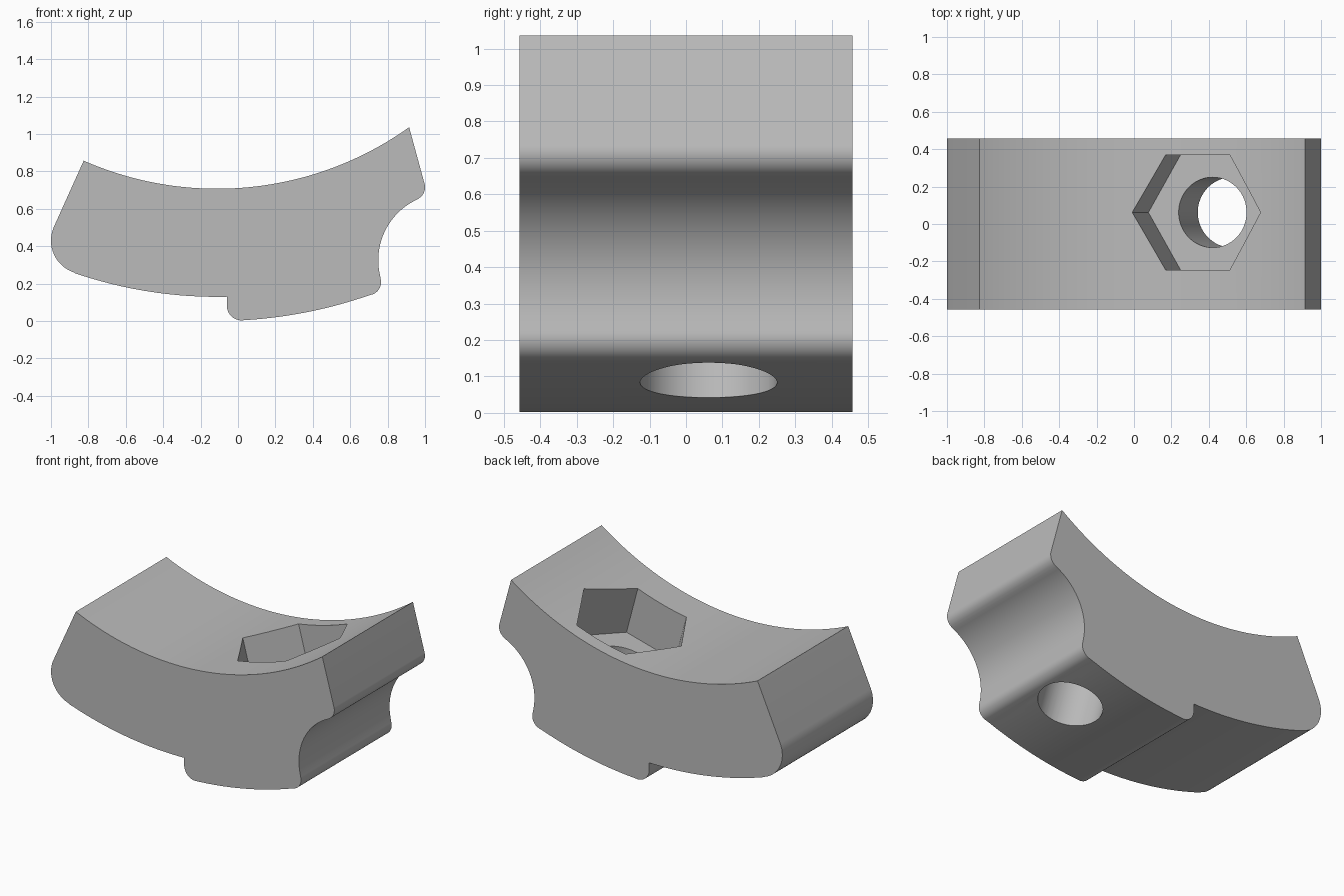
import bpy, bmesh, math
from mathutils import Matrix, Vector

cube = bpy.data.objects.get("Cube")
if cube:
    bpy.data.objects.remove(cube)

HALF = 0.457                 # half the block depth
CX, CZ = -0.112, 2.475       # shared centre of the large arcs
HOLE_Y = 0.062
TILT = math.radians(14.9)    # radial tilt of the bolt axis

grey = bpy.data.materials.new("plain grey")
grey.use_nodes = True
color = (0.5, 0.5, 0.5, 1)
grey.diffuse_color = color
grey.node_tree.nodes["Principled BSDF"].inputs["Base Color"].default_value = color


def arc(x, z, r, start, end, n):
    angles = [math.radians(start + (end - start) * i / n) for i in range(n + 1)]
    return [(x + r * math.cos(a), z + r * math.sin(a)) for a in angles]


def big_arc(r, x0, x1, n):
    a0, a1 = (math.degrees(math.asin((x - CX) / r)) - 90 for x in (x0, x1))
    return arc(CX, CZ, r, a0, a1, n)


def add_object(name, bm):
    bmesh.ops.recalc_face_normals(bm, faces=bm.faces)
    mesh = bpy.data.meshes.new(name)
    bm.to_mesh(mesh)
    bm.free()
    mesh.materials.append(grey)
    obj = bpy.data.objects.new(name, mesh)
    bpy.context.collection.objects.link(obj)
    return obj


def radial_cutter(name, sides, radius, near, far):
    # Prism along the bolt axis between two distances from the arc centre
    bm = bmesh.new()
    place = (Matrix.Translation((CX, HOLE_Y, CZ)) @ Matrix.Rotation(-TILT, 4, "Y")
             @ Matrix.Translation((0, 0, -(near + far) / 2)))
    ring = [Vector((radius * math.cos(math.tau * i / sides),
                    radius * math.sin(math.tau * i / sides), (near - far) / 2))
            for i in range(sides)]
    face = bm.faces.new([bm.verts.new(p) for p in ring])
    ext = bmesh.ops.extrude_face_region(bm, geom=[face])
    bmesh.ops.translate(bm, vec=(0, 0, far - near),
                        verts=[v for v in ext["geom"] if isinstance(v, bmesh.types.BMVert)])
    bmesh.ops.transform(bm, matrix=place, verts=bm.verts)
    obj = add_object(name, bm)
    obj.hide_render = True
    return obj


# Side profile, counter-clockwise from the upper left corner
profile = (
    arc(-0.82, 0.43, 0.18, 157, 251, 16)            # rounded left heel
    + big_arc(2.346, -0.87, -0.06, 20)              # left underside
    + arc(0.02, 0.083, 0.08, 180, 273, 12)          # step lip
    + big_arc(2.475, 0.03, 0.69, 18)                # right underside
    + arc(0.695, 0.208, 0.07, -70, 15.8, 12)        # lower right lip
    + arc(1.107, 0.325, 0.357, 195.8, 114.4, 24)[1:]  # scooped right side
    + arc(0.93, 0.715, 0.07, -65.6, 15.4, 12)[1:]   # upper right lip
    + big_arc(1.768, 0.915, -0.825, 48)             # saddle top
)
bm = bmesh.new()
face = bm.faces.new([bm.verts.new((x, -HALF, z)) for x, z in profile])
ext = bmesh.ops.extrude_face_region(bm, geom=[face])
bmesh.ops.translate(bm, vec=(0, 2 * HALF, 0),
                    verts=[v for v in ext["geom"] if isinstance(v, bmesh.types.BMVert)])
block = add_object("curved_clamp_block", bm)

# Nut pocket and bolt hole
bpy.context.view_layer.objects.active = block
block.select_set(True)
for cutter in (radial_cutter("nut_pocket_cutter", 6, 0.355, 1.5, 2.07),
               radial_cutter("bolt_hole_cutter", 64, 0.188, 1.9, 2.7)):
    mod = block.modifiers.new("cut", "BOOLEAN")
    mod.operation = "DIFFERENCE"
    mod.solver = "EXACT"
    mod.object = cutter
    bpy.ops.object.modifier_apply(modifier=mod.name)
    bpy.data.objects.remove(cutter)

bpy.ops.object.shade_smooth_by_angle(angle=math.radians(25))
